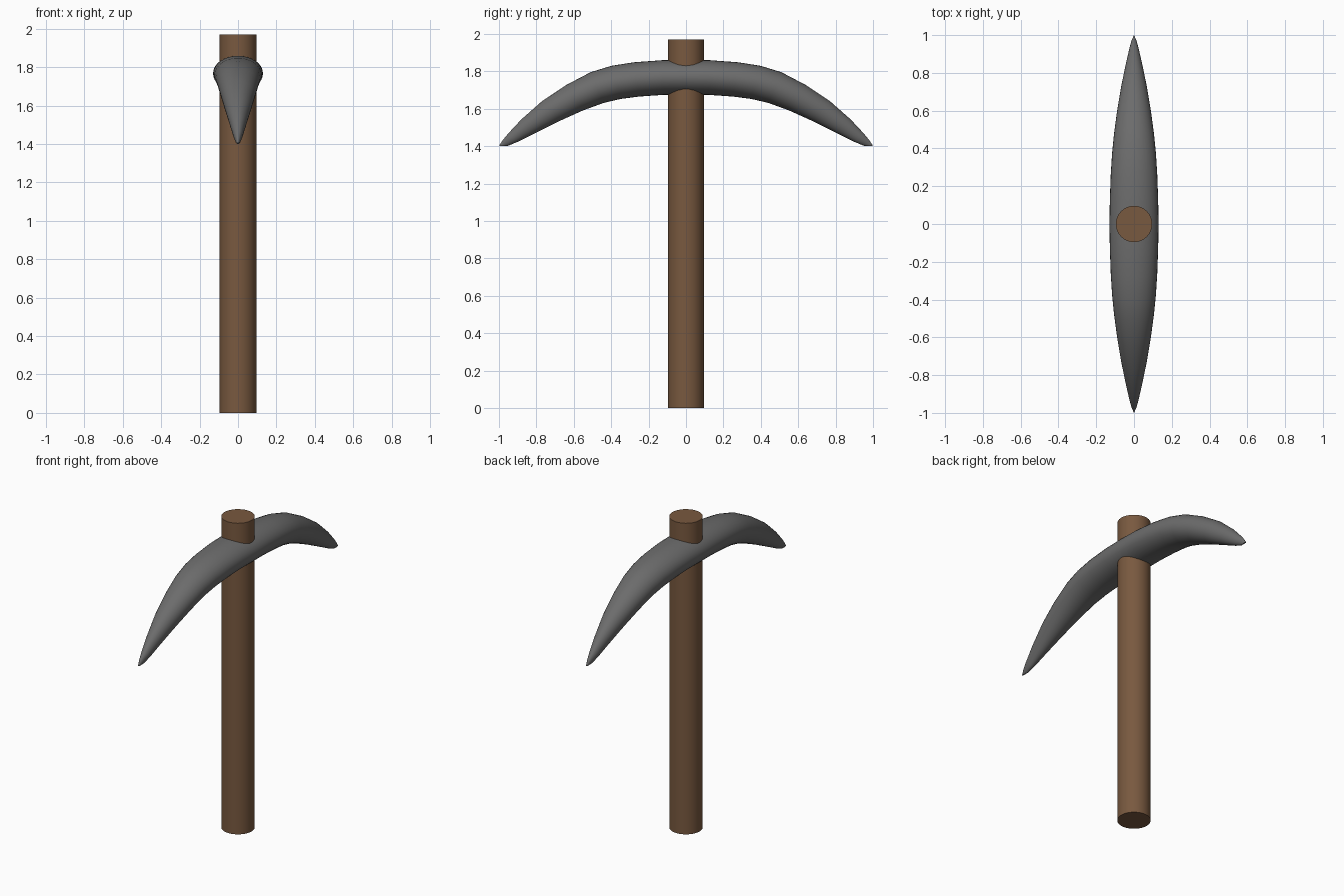
import bpy, bmesh, math
from mathutils import Vector

if "Cube" in bpy.data.objects:
    bpy.data.objects.remove(bpy.data.objects["Cube"])

# Handle
bpy.ops.mesh.primitive_cylinder_add(vertices=32, radius=0.096, depth=1.97, location=(0, 0, 0.985))
handle = bpy.context.object
handle.name = "handle"
wood = bpy.data.materials.new("wood")
wood.diffuse_color = (0.19, 0.10, 0.05, 1)
wood.use_nodes = True
wood.node_tree.nodes["Principled BSDF"].inputs["Base Color"].default_value = wood.diffuse_color
handle.data.materials.append(wood)
bpy.ops.object.shade_smooth_by_angle()

# Head: half profile as (top y, top z, bottom y, bottom z, half width)
HALF = [
    (0.00, 1.860, 0.00, 1.675, 0.130),
    (0.13, 1.859, 0.12, 1.674, 0.128),
    (0.28, 1.848, 0.25, 1.665, 0.123),
    (0.40, 1.829, 0.35, 1.652, 0.116),
    (0.51, 1.795, 0.44, 1.631, 0.106),
    (0.64, 1.727, 0.55, 1.591, 0.090),
    (0.77, 1.640, 0.67, 1.537, 0.069),
    (0.88, 1.543, 0.80, 1.473, 0.044),
    (0.95, 1.468, 0.90, 1.423, 0.025),
    (0.98, 1.432, 0.95, 1.402, 0.014),
    (1.00, 1.402, 0.97, 1.400, 0.004),
]
left = [(-a, b, -c, d, w) for a, b, c, d, w in HALF[:0:-1]]
SIDES = 32

bm = bmesh.new()
rings = []
for ty, tz, by, bz, w in left + HALF:
    top, bottom = Vector((0, ty, tz)), Vector((0, by, bz))
    mid, up = (top + bottom) / 2, (top - bottom) / 2
    ring = []
    for i in range(SIDES):
        a = math.tau * i / SIDES
        ring.append(bm.verts.new(mid + up * math.sin(a) + Vector((w * math.cos(a), 0, 0))))
    rings.append(ring)
for r, s in zip(rings, rings[1:]):
    for i in range(SIDES):
        j = (i + 1) % SIDES
        bm.faces.new((r[i], r[j], s[j], s[i]))
bm.faces.new(rings[0])
bm.faces.new(rings[-1])
bmesh.ops.recalc_face_normals(bm, faces=bm.faces)
mesh = bpy.data.meshes.new("pick_head")
bm.to_mesh(mesh)
bm.free()
head = bpy.data.objects.new("pick_head", mesh)
bpy.context.collection.objects.link(head)
steel = bpy.data.materials.new("steel")
steel.diffuse_color = (0.15, 0.15, 0.15, 1)
steel.use_nodes = True
steel.node_tree.nodes["Principled BSDF"].inputs["Base Color"].default_value = steel.diffuse_color
mesh.materials.append(steel)
bpy.ops.object.select_all(action='DESELECT')
head.select_set(True)
bpy.context.view_layer.objects.active = head
bpy.ops.object.shade_smooth_by_angle(angle=math.radians(40))
